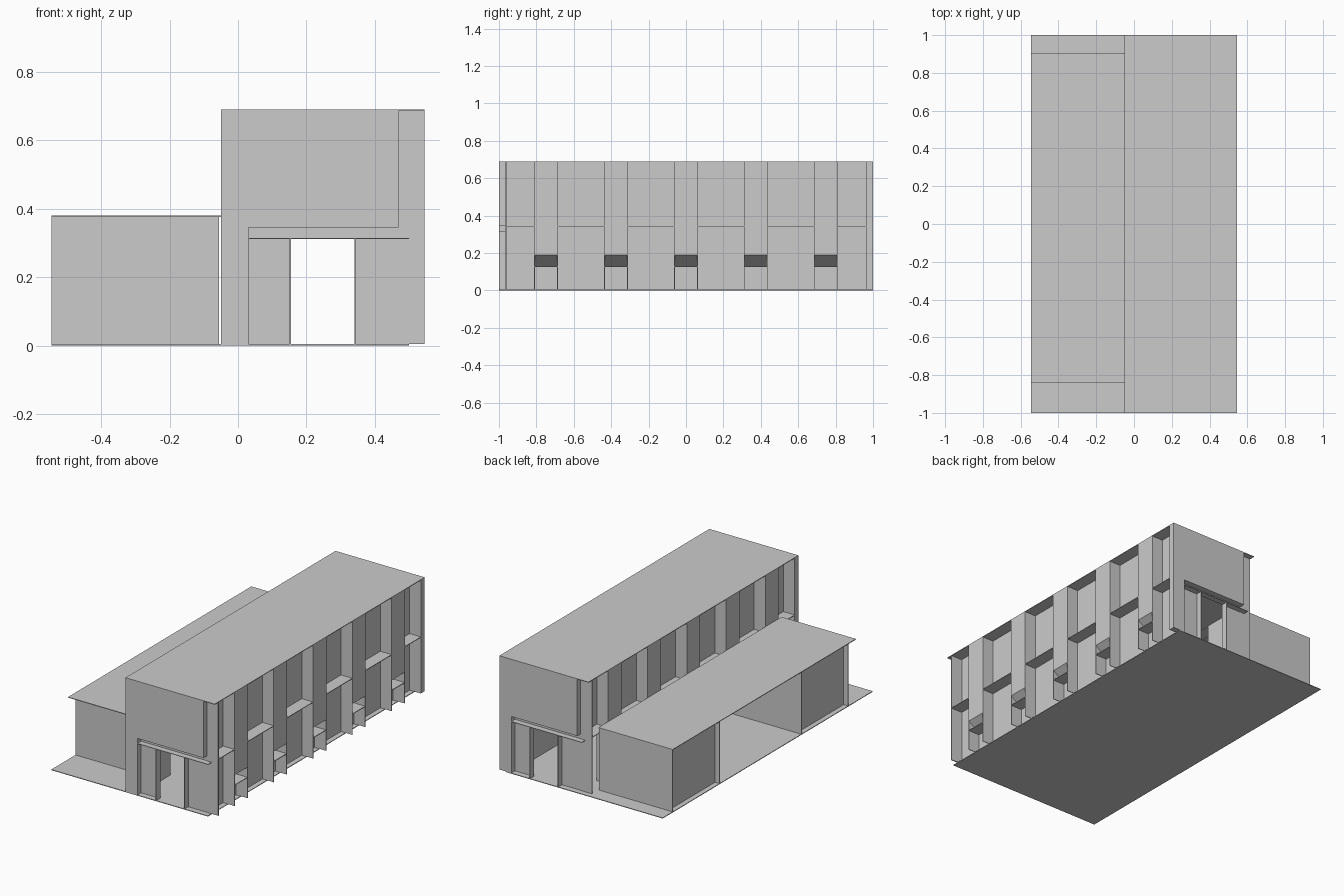
import bpy
import math
from mathutils import Matrix, Vector

if "Cube" in bpy.data.objects:
    bpy.data.objects.remove(bpy.data.objects["Cube"], do_unlink=True)

grey = bpy.data.materials.new("plain grey")
grey.use_nodes = True
grey.diffuse_color = (0.6, 0.6, 0.6, 1)
grey.node_tree.nodes["Principled BSDF"].inputs["Base Color"].default_value = (0.6, 0.6, 0.6, 1)

T = 0.004                      # sheet thickness
TOP, FLOOR = 0.69, 0.345       # main roof and upper floor heights
OUT, WALL = 0.545, 0.47        # outer face and recessed wall of the main block
IN_W, IN_OUT = 0.03, -0.05     # the same on the opposite side
END, REC = 1.0, 0.965          # end face and recessed end wall
MID = (IN_OUT + OUT) / 2
TURN = Matrix.Translation((MID, 0, 0)) @ Matrix.Rotation(math.pi, 4, "Z") @ Matrix.Translation((-MID, 0, 0))


def prism(name, profile, y0, y1, turn=False):
    """Extrude an x-z profile along y; optionally turn it to the opposite side."""
    n = len(profile)
    verts = [Vector((x, y, z)) for y in (y0, y1) for x, z in profile]
    if turn:
        verts = [TURN @ v for v in verts]
    faces = [tuple(range(n)), tuple(reversed(range(n, 2 * n)))]
    faces += [(i, i + n, (i + 1) % n + n, (i + 1) % n) for i in range(n)]
    mesh = bpy.data.meshes.new(name)
    mesh.from_pydata(verts, [], faces)
    mesh.materials.append(grey)
    obj = bpy.data.objects.new(name, mesh)
    bpy.context.collection.objects.link(obj)
    return obj


def box(name, x, y, z, turn=False):
    return prism(name, [(x[0], z[0]), (x[1], z[0]), (x[1], z[1]), (x[0], z[1])], y[0], y[1], turn)


# Ground slab, main roof and upper floor
box("ground_slab", (-OUT, 0.5), (-END, END), (0, T))
box("main_roof", (IN_OUT, OUT), (-END, END), (TOP - T, TOP))
box("upper_floor", (IN_W, WALL), (-REC, REC), (FLOOR - T, FLOOR))

narrow = [(-0.81 + 0.374 * i, -0.687 + 0.374 * i) for i in range(5)]
edges = [-REC] + [e for bay in narrow for e in bay] + [REC]
wide = list(zip(edges[0::2], edges[1::2]))
DOOR = (0.155, 0.34)

for turn in (False, True):
    side = "left" if not turn else "right"
    end = "front" if not turn else "back"

    # Long facade: recessed wall, fins, shelves in wide bays
    low = FLOOR - T if turn else T
    box(side + "_recessed_wall", (WALL - T, WALL), (-REC, REC), (low, TOP - T), turn)
    for y in edges:
        box(side + "_fin", (WALL, OUT), (y - T / 2, y + T / 2), (T, TOP - T), turn)
    for a, b in wide:
        box(side + "_shelf", (WALL, OUT), (a, b), (FLOOR - T, FLOOR), turn)

    # Narrow bays: flush panel, sloped soffit and low shelf
    for a, b in narrow:
        box(side + "_bay_panel", (OUT - T, OUT), (a, b), (0.19, TOP - T), turn)
        prism(side + "_bay_soffit", [(OUT, 0.19), (OUT - T, 0.195), (WALL, 0.135), (WALL, 0.13)], a, b, turn)
        box(side + "_bay_shelf", (WALL, OUT), (a, b), (0.126, 0.13), turn)
        if turn:
            box(side + "_low_wall", (WALL - T, WALL), (a, b), (T, FLOOR - T), turn)

    # End facade: pier, upper block, recessed wall round the doorway
    box(end + "_pier", (IN_OUT, IN_W), (-END, -REC), (T, TOP - T), turn)
    box(end + "_upper_block", (IN_W, WALL), (-END, -REC), (FLOOR, TOP - T), turn)
    wall_y = (-REC, -REC + T)
    box(end + "_wall_near_pier", (IN_W, DOOR[0]), wall_y, (T, FLOOR), turn)
    box(end + "_wall_near_corner", (DOOR[1], OUT), wall_y, (T, FLOOR), turn)
    box(end + "_lintel", DOOR, wall_y, (0.315, FLOOR), turn)
    box(end + "_upper_corner_wall", (WALL, OUT), wall_y, (FLOOR, TOP - T), turn)

    # Door portal: side plates and canopy
    box(end + "_canopy", (IN_W, 0.5), (-END, -REC), (0.312, 0.315), turn)
    for x in DOOR:
        inset = -T if x == DOOR[0] else 0
        box(end + "_door_jamb", (x + inset, x + inset + T), (-END, -REC), (T, 0.312), turn)

# Low wing: roof and two rooms beside an open bay
WING = 0.38
box("wing_roof", (-OUT, IN_OUT), (-0.84, 0.905), (WING - T, WING))
for a, b in ((-0.77, -0.32), (0.455, 0.905)):
    box("wing_side_wall", (-0.515, -0.515 + T), (a, b), (T, WING - T))
    for y in (a, b - T):
        box("wing_cross_wall", (-OUT, IN_OUT - 0.005), (y, y + T), (T, WING - T))
